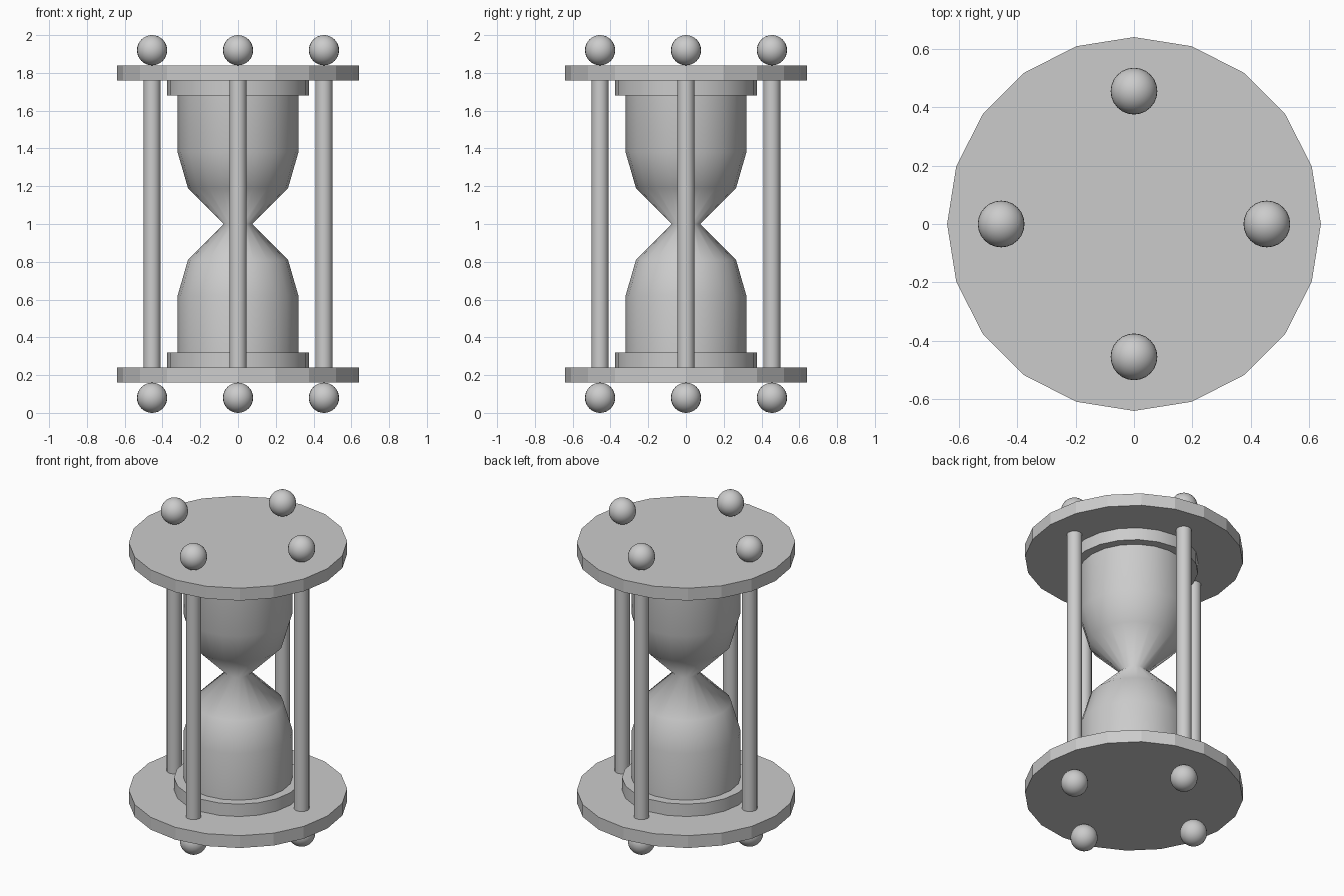
import bpy, bmesh
from math import pi, cos, sin, radians

if "Cube" in bpy.data.objects:
    bpy.data.objects.remove(bpy.data.objects["Cube"])


def lathe(name, profile, sides, loc=(0, 0, 0), caps=True, smooth=None):
    """Spin an (r, z) profile around z; smooth = sharp angle in degrees."""
    bm = bmesh.new()
    rings = [[bm.verts.new((r * cos(2 * pi * i / sides), r * sin(2 * pi * i / sides), z))
              for i in range(sides)] for r, z in profile]
    for low, high in zip(rings, rings[1:]):
        for i in range(sides):
            j = (i + 1) % sides
            bm.faces.new((low[i], low[j], high[j], high[i]))
    if caps:
        bm.faces.new(rings[0][::-1])
        bm.faces.new(rings[-1])
    return finish(name, bm, loc, smooth)


def finish(name, bm, loc, smooth):
    mesh = bpy.data.meshes.new(name)
    bm.to_mesh(mesh)
    bm.free()
    obj = bpy.data.objects.new(name, mesh)
    obj.location = loc
    bpy.context.collection.objects.link(obj)
    if smooth is not None:
        bpy.ops.object.select_all(action='DESELECT')
        obj.select_set(True)
        bpy.context.view_layer.objects.active = obj
        bpy.ops.object.shade_smooth_by_angle(angle=radians(smooth))
    return obj


def cylinder(name, r, z0, z1, sides, loc=(0, 0, 0), smooth=None):
    return lathe(name, [(r, z0), (r, z1)], sides, loc, smooth=smooth)


def ball(name, r, loc):
    bm = bmesh.new()
    bmesh.ops.create_uvsphere(bm, u_segments=24, v_segments=16, radius=r)
    return finish(name, bm, loc, 180)


# End plates and the collars that hold the glass
cylinder("bottom_plate", 0.64, 0.16, 0.24, 20)
cylinder("top_plate", 0.64, 1.76, 1.84, 20)
cylinder("bottom_collar", 0.375, 0.24, 0.32, 20, smooth=30)
cylinder("top_collar", 0.375, 1.68, 1.76, 20, smooth=30)

# Glass: lower half of the profile, mirrored about the neck
half = [(0.32, 0.24), (0.32, 0.62), (0.265, 0.81)]
glass = half + [(0.075, 1.0)] + [(r, 2 - z) for r, z in reversed(half)]
lathe("glass_bulbs", glass, 20, caps=False, smooth=180)

# Four posts with ball feet and ball finials
for i, side in enumerate(("right", "back", "left", "front")):
    x, y = 0.455 * cos(i * pi / 2), 0.455 * sin(i * pi / 2)
    cylinder(side + "_post", 0.045, 0.24, 1.76, 20, (x, y, 0), smooth=30)
    ball(side + "_foot", 0.08, (x, y, 0.08))
    ball(side + "_finial", 0.08, (x, y, 1.92))
